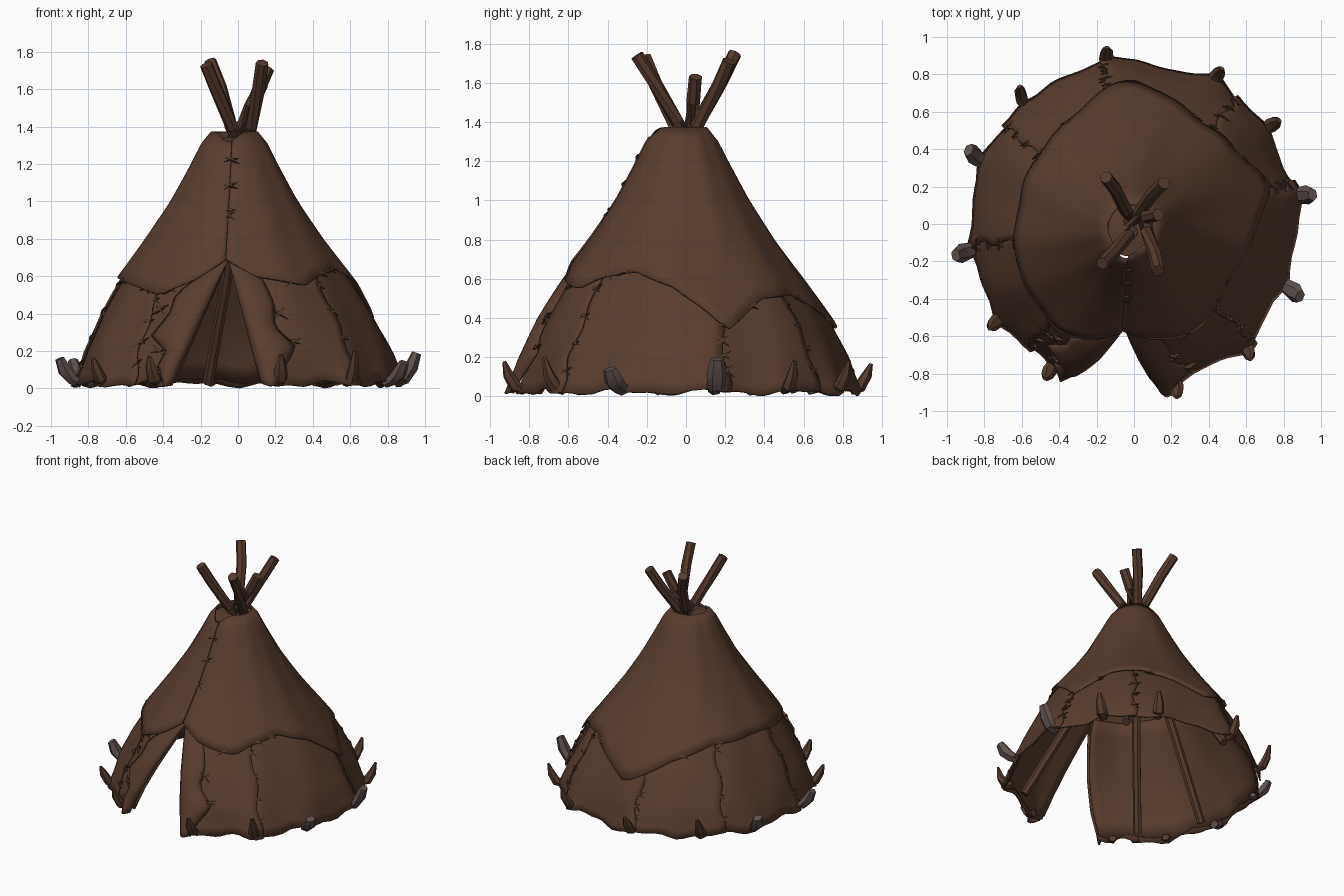
import bpy, bmesh, math, random
from mathutils import Vector

random.seed(4)
if "Cube" in bpy.data.objects:
    bpy.data.objects.remove(bpy.data.objects["Cube"])


def material(name, rgb):
    m = bpy.data.materials.new(name)
    m.use_nodes = True
    m.diffuse_color = (*rgb, 1)
    m.node_tree.nodes["Principled BSDF"].inputs["Base Color"].default_value = (*rgb, 1)
    return m


HIDE = material("brown hide", (0.1, 0.046, 0.027))
WOOD = material("pole wood", (0.094, 0.043, 0.026))
STONE = material("grey stone", (0.115, 0.082, 0.076))


def interp(knots, t):
    if t <= knots[0][0]:
        return knots[0][1]
    for (t0, v0), (t1, v1) in zip(knots, knots[1:]):
        if t <= t1:
            return v0 + (v1 - v0) * (t - t0) / (t1 - t0)
    return knots[-1][1]


def finish(name, bm, mat, angle=35, thickness=0):
    bmesh.ops.recalc_face_normals(bm, faces=bm.faces)
    me = bpy.data.meshes.new(name)
    bm.to_mesh(me)
    bm.free()
    me.materials.append(mat)
    ob = bpy.data.objects.new(name, me)
    bpy.context.collection.objects.link(ob)
    bpy.ops.object.select_all(action="DESELECT")
    ob.select_set(True)
    bpy.context.view_layer.objects.active = ob
    bpy.ops.object.shade_smooth_by_angle(angle=math.radians(angle))
    if thickness:
        mod = ob.modifiers.new("thickness", "SOLIDIFY")
        mod.thickness = thickness
        mod.offset = 0


# Shape of the tent wall: radius by height and angle, pulled out at the pegs
PROFILE = [(0, .87), (.2, .81), (.4, .71), (.6, .585), (.8, .45), (1, .325),
           (1.2, .22), (1.31, .165), (1.37, .115)]
PEGS = [36, 61, 100, 133, 215, 240, 285, 313]
STONES = [10, 158, 189, 338]
HEM = [(-95, .69), (-80, .6), (-55, .55), (-45, .6), (-25, .64), (-5, .56), (8, .45),
       (17, .34), (35, .5), (55, .52), (75, .43), (90, .34), (115, .5), (140, .6),
       (180, .6), (210, .56), (233, .5), (250, .58), (265, .69)]


def apart(a, b):
    return abs((a - b + 180) % 360 - 180)


def wall(a, z):
    t = math.radians(a)
    r = interp(PROFILE, z)
    fold = .012 * math.sin(7 * t + 1 + 3 * z) + .007 * math.sin(13 * t - 4 * z)
    pull = sum(math.exp(-(apart(a, p) / 5) ** 2) for p in PEGS + STONES)
    return r * (1 + fold) + .035 * pull * max(0, 1 - z / .3) ** 2


def on_wall(a, z, off=0):
    t = math.radians(a)
    r = wall(a, z) + off
    lean = min(1, z / .8)
    return Vector((r * math.cos(t) - .018 * lean, r * math.sin(t) - .018 * lean, z))


def at_x(x, z):
    return -90 + math.degrees(math.asin(x / interp(PROFILE, z)))


def door_right(z):
    return at_x(-.035 + .165 * max(0, 1 - z / .69), z)


def door_left(z):
    return 360 + at_x(-.035 - .32 * max(0, 1 - z / .69), z)


def sheet(name, a0, a1, zlo, zhi, off, nu, nv):
    """Hide panel laid on the wall between two edges and two heights."""
    bm = bmesh.new()
    grid = []
    for i in range(nu + 1):
        u = i / nu
        a = a0(.3) + (a1(.3) - a0(.3)) * u
        col = []
        for j in range(nv + 1):
            v = j / nv
            z = zlo(a) + (zhi(a) - zlo(a)) * v
            b = a0(z) + (a1(z) - a0(z)) * u
            col.append(bm.verts.new(on_wall(b, z, off(u, v))))
        grid.append(col)
    for c0, c1 in zip(grid, grid[1:]):
        for j in range(nv):
            bm.faces.new((c0[j], c1[j], c1[j + 1], c0[j + 1]))
    finish(name, bm, HIDE, 40, .01)


def tube(name, points, radii, mat, sides=6, flat=1.0):
    """Tapered tube through the points, with closed ends."""
    bm = bmesh.new()
    rings = []
    for i, p in enumerate(points):
        d = (points[min(i + 1, len(points) - 1)] - points[max(i - 1, 0)]).normalized()
        side = d.cross(Vector((p.x, p.y, .01))).normalized()
        up = side.cross(d)
        rings.append([bm.verts.new(p + radii[i] * (side * math.cos(k * math.tau / sides)
                      + up * flat * math.sin(k * math.tau / sides))) for k in range(sides)])
    for r0, r1 in zip(rings, rings[1:]):
        for k in range(sides):
            n = (k + 1) % sides
            bm.faces.new((r0[k], r0[n], r1[n], r1[k]))
    bm.faces.new(rings[0])
    bm.faces.new(rings[-1])
    finish(name, bm, mat)


def edge(a):
    return lambda z: a


def ground(a):
    return .022 + .012 * math.sin(math.radians(a * 11)) + .008 * math.sin(math.radians(a * 23))


def hem(a):
    return interp(HEM, a)


# Upper cover, wrapped round once and lapped at the front seam
sheet("upper_cover", edge(-95), edge(265), hem,
      lambda a: 1.37 - .05 * math.exp(-(apart(a, 258) / 22) ** 2),
      lambda u, v: .006 + .012 * u ** 8 + .028 * (1 - v) ** 3, 96, 14)

# Smooth inner lining behind the skirt
sheet("inner_lining", door_right, door_left, lambda a: ground(a) + .02,
      lambda a: .69 + .1 * math.sin(math.radians((a + 85) / 2)) ** .5 if a > -85 else .69,
      lambda u, v: -.014, 72, 8)

# Lower skirt panels, each lapping over the next
SEAMS = [-47, 12, 48, 98, 140, 185, 228]
edges = [door_right] + [edge(s) for s in SEAMS] + [door_left]
for n, (e0, e1) in enumerate(zip(edges, edges[1:])):
    last = n == len(edges) - 2
    lap = e1 if last else (lambda z, e=e1: e(z) + 2.5 + 1.2 * math.sin(z * 22))
    sheet("skirt_panel_%d" % (n + 1), e0, lap, ground,
          lambda a: min(hem(a) + .05, .69),
          lambda u, v: -.004 + .02 * u ** 3, 14, 10)

# Door flaps folded back, with ragged outer edges
LEFT_FLAP = [(.03, .08), (.1, .13), (.22, .24), (.33, .15), (.45, .18), (.6, .15), (.69, .01)]
RIGHT_FLAP = [(.03, .05), (.12, .13), (.2, .12), (.28, .25), (.4, .19), (.5, .2), (.6, .11), (.69, .01)]
for name, side, door, widths in (("left_door_flap", 1, door_right, LEFT_FLAP),
                                 ("right_door_flap", -1, door_left, RIGHT_FLAP)):
    def outer(z, side=side, door=door, widths=widths):
        return door(z) + side * math.degrees(interp(widths, z) / interp(PROFILE, z))
    sheet(name, door, outer, ground, edge(.69),
          lambda u, v: .015 + .045 * (1 - v ** 4) * math.sin(math.pi * min(1, u * 1.1)) ** .6, 6, 16)

# Gathered closure round the poles, filling the top
bm = bmesh.new()
rim = [bm.verts.new(on_wall(a, 1.315, -.004)) for a in range(0, 360, 15)]
peak = bm.verts.new((-.01, -.015, 1.355))
for k, v in enumerate(rim):
    bm.faces.new((v, rim[(k + 1) % len(rim)], peak))
finish("smoke_hole_gather", bm, HIDE)

# Poles crossing at the top and running down inside the wall
for n, (x, y, z, bx, by) in enumerate((
        (-.15, .25, 1.75, .44, -.66), (.16, .22, 1.71, -.52, -.58),
        (.13, -.25, 1.74, -.16, .78), (-.17, -.21, 1.73, .54, .56),
        (.13, .05, 1.63, -.76, -.18))):
    top, foot = Vector((x, y, z)), Vector((bx, by, .03))
    pts = [foot.lerp(top, t) for t in (0, .3, .55, .8, .92, 1)]
    for p in pts[1:-1]:
        p += Vector((random.uniform(-.008, .008), random.uniform(-.008, .008), 0))
    tube("pole_%d" % (n + 1), pts, [.03, .03, .032, .035, .036, .035], WOOD, 7)


# Hooked pegs and chunky stones holding the hem
def peg(name, a, mat, path, radii, flat):
    t = math.radians(a)
    out = Vector((math.cos(t), math.sin(t), 0))
    lean = Vector((-out.y, out.x, 0)) * random.uniform(-.02, .02)
    pts = [out * r + Vector((0, 0, z)) + lean * i for i, (r, z) in enumerate(path)]
    tube(name, pts, radii, mat, 6, flat)


for n, a in enumerate(PEGS):
    h = random.uniform(.16, .2)
    peg("peg_%d" % (n + 1), a, WOOD, [(.85, .03), (.9, .05), (.935, .11), (.955, h)],
        [.028, .04, .034, .012], .8)
for n, (a, h) in enumerate(zip(STONES, (.19, .15, .16, .14))):
    peg("hem_stone_%d" % (n + 1), a, STONE, [(.85, .03), (.9, .05), (.94, h * .6), (.968, h)],
        [.036, .046, .052, .036], .72)


# Crossed lacing over the seams
def lace(bm, p, q, thick):
    d = (q - p).normalized()
    out = Vector((p.x, p.y, .3)).normalized()
    side = d.cross(out).normalized() * thick
    mid = (p + q) / 2 + out * .014
    base = [bm.verts.new(c) for c in (p, mid - side, q, mid + side)]
    low = bm.verts.new((p + q) / 2 - out * .015)
    bm.faces.new(base)
    for k in range(4):
        bm.faces.new((base[k], low, base[(k + 1) % 4]))


def lacing(name, spots, size, off):
    bm = bmesh.new()
    for a, z in spots:
        spread = math.degrees(size / wall(a, z))
        for s in (-1, 1):
            w = spread * random.uniform(.7, 1.2)
            h = size * random.uniform(.2, .8) * s
            lace(bm, on_wall(a - w, z - h, off), on_wall(a + w, z + h, off), .007)
    finish(name, bm, HIDE, 20)


for n, s in enumerate(SEAMS):
    top = hem(s) - .04
    lacing("seam_lacing_%d" % (n + 1),
           [(s + 2, .13 + (top - .13) * k / 3) for k in range(4)], .042, .014)
lacing("front_lacing", [(265, z) for z in (.92, .95, 1.08, 1.22)], .035, .02)
lacing("hem_lacing", [(a, hem(a) + .005) for a in (-62, -40, -30, 30, 60, 122, 145, 200, 222, 238)],
       .042, .03)
lacing("flap_lacing", [(-72, .4), (-68, .25), (240, .2), (236, .42), (243, .1)], .05, .03)
